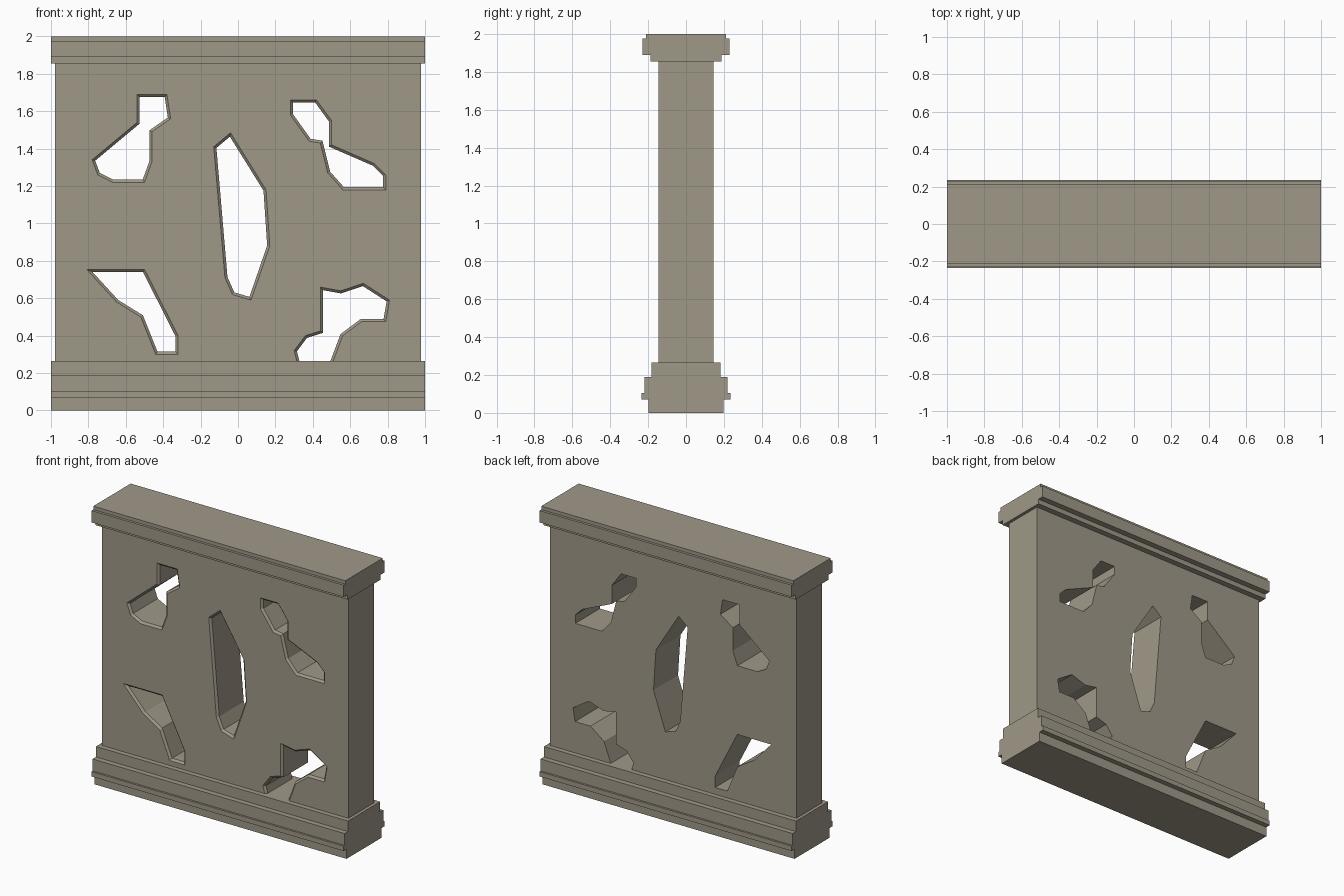
import bpy
import bmesh
from mathutils import Vector

default = bpy.data.objects.get("Cube")
if default:
    bpy.data.objects.remove(default, do_unlink=True)

# Single stone colour
stone = bpy.data.materials.new("warm grey stone")
stone.use_nodes = True
colour = (0.35, 0.318, 0.25, 1)
stone.diffuse_color = colour
shader = next(n for n in stone.node_tree.nodes if n.type == "BSDF_PRINCIPLED")
shader.inputs["Base Color"].default_value = colour
shader.inputs["Roughness"].default_value = 0.9


def loft(name, rings):
    """Closed solid through matching rings of points, with capped ends."""
    bm = bmesh.new()
    loops = [[bm.verts.new(p) for p in ring] for ring in rings]
    for low, high in zip(loops, loops[1:]):
        for i in range(len(low)):
            j = (i + 1) % len(low)
            bm.faces.new((low[i], low[j], high[j], high[i]))
    bm.faces.new(loops[0][::-1])
    bm.faces.new(loops[-1])
    bmesh.ops.recalc_face_normals(bm, faces=bm.faces)
    mesh = bpy.data.meshes.new(name)
    bm.to_mesh(mesh)
    bm.free()
    mesh.materials.append(stone)
    obj = bpy.data.objects.new(name, mesh)
    bpy.context.collection.objects.link(obj)
    return obj


def moulding(name, half_length, steps):
    """Stepped symmetric profile swept along x; steps are (half depth, z0, z1)."""
    front = [(-d, z) for d, z0, z1 in steps for z in (z0, z1)]
    profile = front + [(-y, z) for y, z in reversed(front)]
    return loft(name, [[(x, y, z) for y, z in profile]
                       for x in (-half_length, half_length)])


def inset(points, amount):
    """Mitred inward offset of a clockwise outline."""
    pts = [Vector(p) for p in points]
    result = []
    for i, p in enumerate(pts):
        a = (p - pts[i - 1]).normalized()
        b = (pts[(i + 1) % len(pts)] - p).normalized()
        na, nb = Vector((a.y, -a.x)), Vector((b.y, -b.x))
        result.append(p + (na + nb) * amount / (1 + na.dot(nb)))
    return result


# Plinth and coping
moulding("base_moulding", 1, [(0.198, 0, 0.07), (0.234, 0.07, 0.105),
                              (0.22, 0.105, 0.19), (0.182, 0.19, 0.265)])
moulding("top_moulding", 1, [(0.188, 1.855, 1.89), (0.23, 1.89, 1.975),
                             (0.212, 1.975, 2)])

# Wall slab between them
DEPTH = 0.146
wall = moulding("wall_panel", 0.978, [(DEPTH, 0.2, 1.9)])

# Irregular openings, listed clockwise as seen from the front
openings = {
    "upper_right_opening": [
        (-.54, 1.69), (-.38, 1.69), (-.36, 1.56), (-.46, 1.49), (-.46, 1.33),
        (-.5, 1.22), (-.67, 1.22), (-.75, 1.26), (-.78, 1.34), (-.54, 1.54)],
    "upper_left_opening": [
        (.28, 1.66), (.42, 1.66), (.5, 1.55), (.5, 1.42), (.73, 1.32),
        (.79, 1.26), (.79, 1.18), (.56, 1.18), (.48, 1.27), (.44, 1.43),
        (.38, 1.44), (.28, 1.58)],
    "centre_opening": [
        (-.04, 1.485), (.15, 1.18), (.17, .88), (.07, .59), (-.03, .62),
        (-.07, .71), (-.13, 1.41)],
    "lower_right_opening": [
        (-.81, .755), (-.5, .755), (-.32, .4), (-.32, .3), (-.44, .3),
        (-.52, .5), (-.65, .58)],
    "lower_left_opening": [
        (.44, .66), (.55, .64), (.67, .68), (.81, .59), (.79, .475),
        (.66, .475), (.56, .4), (.5, .24), (.32, .24), (.3, .32),
        (.36, .4), (.44, .425)],
}

# Cut each opening with a narrow chamfer on the front face
LIP = 0.014
for name, outline in openings.items():
    inner = inset(outline, LIP)
    sections = [(-DEPTH - 0.05, outline), (-DEPTH, outline),
                (-DEPTH + LIP, inner), (DEPTH + 0.05, inner)]
    cutter = loft(name, [[(x, y, z) for x, z in ring] for y, ring in sections])
    cutter.hide_render = True
    cut = wall.modifiers.new(name, "BOOLEAN")
    cut.operation = "DIFFERENCE"
    cut.solver = "EXACT"
    cut.object = cutter
    bpy.context.view_layer.objects.active = wall
    bpy.ops.object.modifier_apply(modifier=cut.name)
    bpy.data.objects.remove(cutter, do_unlink=True)
